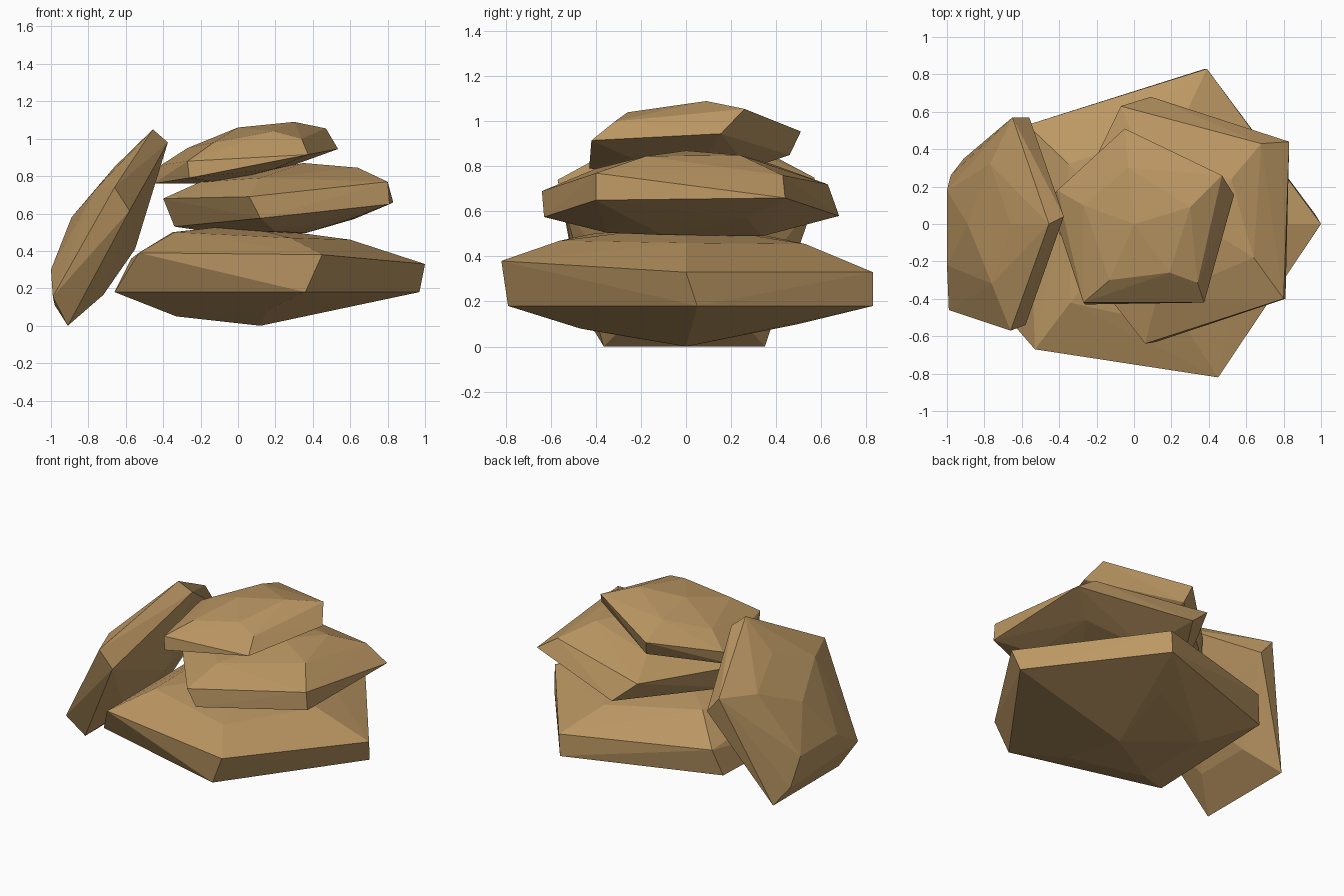
import bpy, bmesh

# One sandstone colour for all rocks
stone = bpy.data.materials.new("tan stone")
stone.diffuse_color = (0.50, 0.31, 0.125, 1)


def rock(name, upper, lower, cap, belly):
    """Faceted five-sided boulder: rim rings, raised cap and belly, wrapped in a hull."""
    bm = bmesh.new()
    for p in upper + lower + cap + belly:
        bm.verts.new(p)
    res = bmesh.ops.convex_hull(bm, input=bm.verts[:])
    loose = [v for v in bm.verts if not v.link_faces]
    bmesh.ops.delete(bm, geom=loose, context='VERTS')
    bmesh.ops.dissolve_limit(bm, angle_limit=0.02, verts=bm.verts[:], edges=bm.edges[:])
    bmesh.ops.recalc_face_normals(bm, faces=bm.faces[:])
    me = bpy.data.meshes.new(name)
    bm.to_mesh(me)
    bm.free()
    me.materials.append(stone)
    ob = bpy.data.objects.new(name, me)
    bpy.context.collection.objects.link(ob)


# Wide base boulder
rock("base_rock",
     [(1.0, 0, .33), (.39, .83, .33), (-.57, .53, .36), (-.53, -.67, .39), (.45, -.82, .38)],
     [(.97, .05, .18), (.38, .83, .18), (-.62, .48, .18), (-.66, -.52, .18), (.36, -.79, .18)],
     [(.60, 0, .46), (.25, .53, .455), (-.35, .32, .50), (-.34, -.42, .50), (.28, -.56, .47), (0, 0, .54)],
     [(.43, 0, .09), (.2, .5, .10), (-.33, .25, .05), (-.33, -.3, .05), (.15, -.47, .08), (.12, 0, 0)])

# Middle boulder, tilted up to the right
rock("middle_rock",
     [(.68, .43, .76), (.80, -.40, .77), (.06, -.64, .69), (-.40, -.05, .68), (-.07, .63, .72)],
     [(.83, .44, .66), (.81, -.40, .65), (.12, -.63, .575), (-.34, 0, .53), (.09, .68, .58)],
     [(.52, .24, .85), (.64, -.18, .845), (.12, -.40, .79), (-.2, -.02, .77), (.03, .38, .81), (.35, 0, .87)],
     [(.62, .27, .57), (.60, -.25, .57), (.2, -.35, .505), (-.1, 0, .495), (.2, .34, .49), (.36, -.1, .495)])

# Small top boulder
rock("top_rock",
     [(.47, .26, 1.055), (.34, -.315, 1.0), (-.27, -.42, .88), (-.41, .18, .86), (-.05, .51, .955)],
     [(.535, .155, .945), (.375, -.42, .915), (-.26, -.43, .79), (-.45, .12, .76), (-.02, .46, .85)],
     [(.30, .09, 1.09), (.19, -.26, 1.04), (-.13, -.30, .98), (-.27, .1, .95), (-.03, .3, 1.03), (0, 0, 1.06)],
     [(.3, .1, .86), (.2, -.25, .84), (-.2, .1, .76), (.02, .28, .79), (-.09, 0, .765)])

# Slab leaning against the left of the stack
rock("leaning_slab",
     [(-.455, 0, 1.05), (-.66, -.57, .74), (-.99, -.46, .155), (-.98, .26, .11), (-.65, .57, .75)],
     [(-.375, .04, .98), (-.58, -.54, .615), (-.91, -.365, 0), (-.91, .35, 0), (-.56, .57, .64)],
     [(-.66, 0, .85), (-.76, -.32, .73), (-1.0, -.22, .30), (-1.0, .18, .30), (-.77, .32, .72), (-.89, 0, .58)],
     [(-.72, -.2, .165), (-.72, .2, .165), (-.55, 0, .41)])
